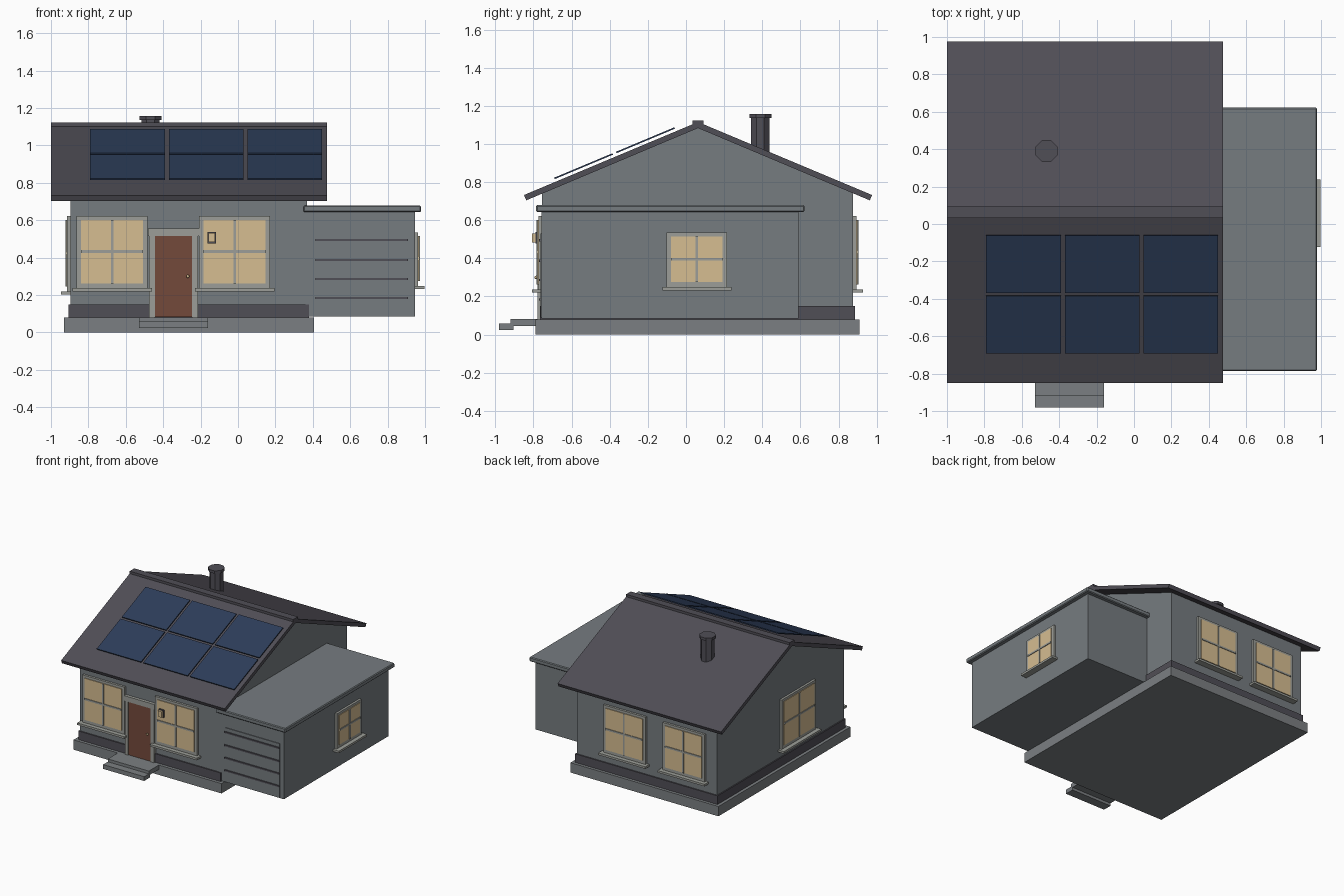
import bpy
import bmesh
from math import atan2, cos, sin, pi
from mathutils import Matrix

default = bpy.data.objects.get("Cube")
if default:
    bpy.data.objects.remove(default, do_unlink=True)


# Materials, from sRGB bytes to linear values
def material(name, *rgb):
    lin = [(c / 255 / 12.92) if c < 11 else ((c / 255 + 0.055) / 1.055) ** 2.4 for c in rgb]
    mat = bpy.data.materials.new(name)
    mat.use_nodes = True
    mat.diffuse_color = (*lin, 1)
    bsdf = mat.node_tree.nodes["Principled BSDF"]
    bsdf.inputs["Base Color"].default_value = (*lin, 1)
    bsdf.inputs["Roughness"].default_value = 0.8
    return mat


WALL = material("grey wall", 118, 124, 128)
STONE = material("concrete", 123, 127, 130)
ROOF = material("dark roof", 80, 78, 86)
SOLAR = material("solar blue", 45, 61, 89)
TRIM = material("light trim", 156, 158, 152)
GLASS = material("warm glass", 214, 189, 145)
DOOR = material("brown door", 116, 74, 59)


def finish(name, bm, mat):
    bmesh.ops.recalc_face_normals(bm, faces=bm.faces)
    mesh = bpy.data.meshes.new(name)
    bm.to_mesh(mesh)
    bm.free()
    mesh.materials.append(mat)
    obj = bpy.data.objects.new(name, mesh)
    bpy.context.collection.objects.link(obj)
    return obj


def box(name, x, y, z, mat, bevel=0):
    bm = bmesh.new()
    bmesh.ops.create_cube(bm, size=1)
    for v in bm.verts:
        for i, span in enumerate((x, y, z)):
            v.co[i] = sum(span) / 2 + v.co[i] * (max(span) - min(span))
    obj = finish(name, bm, mat)
    if bevel:
        mod = obj.modifiers.new("soft edge", "BEVEL")
        mod.width = bevel
        mod.segments = 1
    return obj


# Extrude a y-z profile along x
def extrude(name, profile, x0, x1, mat):
    bm = bmesh.new()
    face = bm.faces.new([bm.verts.new((x0, y, z)) for y, z in profile])
    made = bmesh.ops.extrude_face_region(bm, geom=[face])["geom"]
    for v in made:
        if isinstance(v, bmesh.types.BMVert):
            v.co.x = x1
    return finish(name, bm, mat)


# A box on a wall: u runs along the wall, d is the distance out from it
def wall_box(name, side, wall, u, d, z, mat):
    sign = -1 if side in ("front", "left_gable") else 1
    out = [wall + sign * k for k in d]
    if side in ("front", "back"):
        return box(name, u, out, z, mat)
    return box(name, out, u, z, mat)


def window(name, side, wall, u0, u1, z0, z1):
    um, zm, m, t = (u0 + u1) / 2, (z0 + z1) / 2 + 0.008, 0.024, 0.007
    g0, g1, h0, h1 = u0 + m, u1 - m, z0 + 0.035, z1 - 0.02

    def part(label, *args):
        wall_box(name + label, side, wall, *args)

    part("_frame", (u0, u1), (-0.01, 0.018), (z0, z1), TRIM)
    part("_glass", (g0, g1), (0.01, 0.023), (h0, h1), GLASS)
    part("_upright_bar", (um - t, um + t), (0.01, 0.028), (h0, h1), TRIM)
    part("_cross_bar", (g0, g1), (0.01, 0.028), (zm - t, zm + t), TRIM)
    part("_sill", (u0 - 0.022, u1 + 0.022), (-0.01, 0.052), (z0 - 0.008, z0 + 0.009), TRIM)


# Main body
RIDGE = 0.063
FRONT, BACK = -0.755, 0.876
box("foundation", (-0.93, 0.405), (-0.79, 0.91), (0, 0.08), STONE)
box("plinth", (-0.905, 0.38), (-0.765, 0.886), (0.08, 0.15), ROOF)
extrude("house_walls", [(FRONT, 0.1), (BACK, 0.1), (BACK, 0.742), (RIDGE, 1.088),
                        (FRONT, 0.742)], -0.895, 0.37, WALL)

# Pitched roof with ridge cap
half, lip = 0.913, 0.901
extrude("main_roof", [(RIDGE - half, 0.732), (RIDGE, 1.115), (RIDGE + half, 0.732),
                      (RIDGE + lip, 0.704), (RIDGE, 1.083), (RIDGE - lip, 0.704)],
        -1, 0.475, ROOF)
box("ridge_cap", (-1, 0.475), (RIDGE - 0.03, RIDGE + 0.03), (1.095, 1.122), ROOF)

# Solar panels, parallel to the front slope
pitch = atan2(1.115 - 0.732, half)
for col in range(3):
    for row in range(2):
        cx, cy = -0.59 + 0.42 * col, -0.537 + 0.324 * row
        cz = 1.115 - (RIDGE - cy) * sin(pitch) / cos(pitch) + 0.02
        panel = box(f"solar_panel_{row}_{col}", (-0.2, 0.2), (-0.166, 0.166),
                    (-0.004, 0.004), SOLAR)
        panel.matrix_world = Matrix.Translation((cx, cy, cz)) @ Matrix.Rotation(pitch, 4, "X")

# Octagonal chimney
for name, r, z0, z1 in (("chimney", 0.053, 0.9, 1.138), ("chimney_cap", 0.063, 1.136, 1.158)):
    bm = bmesh.new()
    bmesh.ops.create_cone(bm, cap_ends=True, segments=8, radius1=r, radius2=r, depth=z1 - z0,
                          matrix=Matrix.Translation((-0.468, 0.39, (z0 + z1) / 2))
                          @ Matrix.Rotation(pi / 8, 4, "Z"))
    finish(name, bm, ROOF)

# Garage with flat roof
box("garage_walls", (0.36, 0.945), (FRONT - 0.003, 0.59), (0.085, 0.65), WALL)
box("garage_roof", (0.35, 0.978), (-0.786, 0.622), (0.643, 0.679), WALL, 0.006)
box("garage_door", (0.415, 0.91), (-0.764, -0.75), (0.09, 0.53), WALL)
for i, z in enumerate((0.184, 0.286, 0.388, 0.495)):
    box(f"garage_door_groove_{i}", (0.415, 0.91), (-0.772, -0.75), (z - 0.006, z + 0.006), ROOF)

# Windows
window("front_window_a", "front", FRONT, -0.863, -0.483, 0.228, 0.622)
window("front_window_b", "front", FRONT, -0.208, 0.172, 0.228, 0.622)
window("back_window_a", "back", BACK, -0.26, 0.12, 0.228, 0.622)
window("back_window_b", "back", BACK, -0.795, -0.415, 0.228, 0.622)
window("gable_window", "left_gable", -0.895, -0.37, 0.07, 0.21, 0.622)
window("garage_window", "right", 0.945, -0.102, 0.216, 0.24, 0.535)

# Front door
for name, x, z in (("door_post_a", (-0.475, -0.445), (0.08, 0.555)),
                   ("door_post_b", (-0.245, -0.213), (0.08, 0.555)),
                   ("door_lintel", (-0.48, -0.208), (0.515, 0.557))):
    box(name, x, (-0.78, -0.74), z, TRIM)
box("front_door", (-0.447, -0.243), (-0.776, -0.74), (0.082, 0.516), DOOR)
bm = bmesh.new()
bmesh.ops.create_uvsphere(bm, u_segments=10, v_segments=6, radius=0.009,
                          matrix=Matrix.Translation((-0.268, -0.786, 0.3)))
finish("door_knob", bm, GLASS)

# Wall lantern
box("lantern_mount", (-0.163, -0.117), (-0.79, -0.75), (0.477, 0.537), ROOF)
box("lantern_light", (-0.157, -0.123), (-0.808, -0.78), (0.483, 0.531), GLASS)

# Entrance steps
box("upper_step", (-0.53, -0.16), (-0.92, -0.78), (0.045, 0.081), STONE)
box("lower_step", (-0.53, -0.16), (-0.98, -0.905), (0.023, 0.058), STONE)
